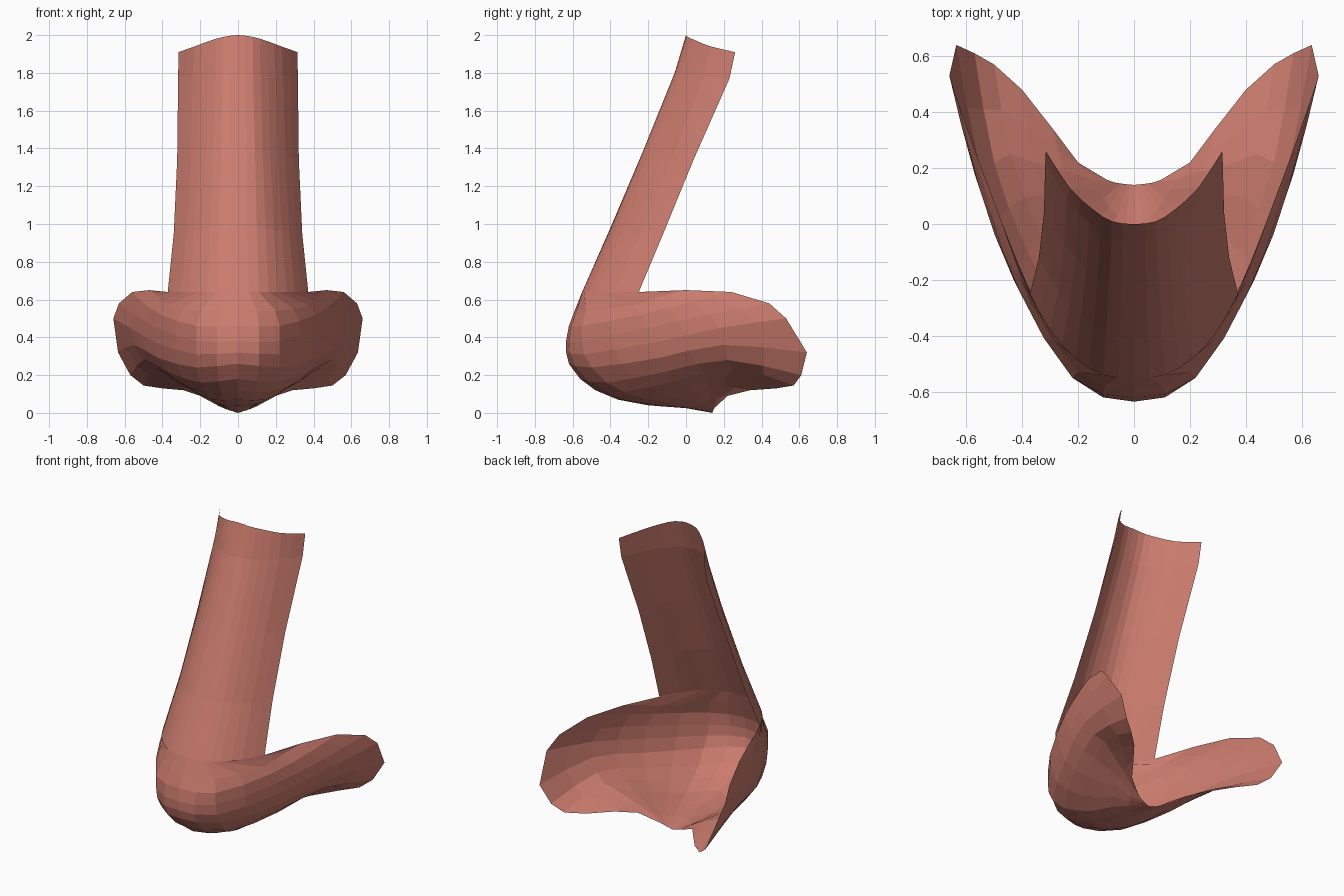
import bpy, bmesh
from mathutils import Vector

# Each row runs from the centre line (x = 0) round to the open back rim, right half only.
bridge = [
    [(0, 0, 2.0), (.08, .01, 1.99), (.15, .055, 1.97), (.23, .13, 1.94), (.315, .26, 1.91)],
    [(0, -.06, 1.8), (.08, -.05, 1.8), (.16, .005, 1.79), (.24, .09, 1.78), (.317, .23, 1.77)],
    [(0, -.23, 1.38), (.09, -.22, 1.38), (.17, -.16, 1.38), (.25, -.07, 1.36), (.322, .04, 1.34)],
    [(0, -.4, .98), (.1, -.385, .98), (.19, -.33, .97), (.27, -.24, .96), (.34, -.12, .95)],
    [(0, -.55, .64), (.11, -.54, .64), (.21, -.48, .64), (.3, -.38, .64), (.372, -.25, .64)],
]
wing = [
    [(0, -.59, .54), (.2, -.53, .54), (.37, -.28, .57), (.43, -.12, .62), (.47, 0, .65)],
    [(0, -.62, .46), (.22, -.55, .46), (.41, -.24, .52), (.51, .03, .59), (.56, .24, .64)],
    [(0, -.635, .38), (.22, -.55, .38), (.43, -.2, .45), (.55, .12, .52), (.63, .44, .58)],
    [(0, -.635, .32), (.22, -.54, .31), (.43, -.18, .37), (.57, .18, .45), (.66, .53, .5)],
    [(0, -.62, .26), (.22, -.5, .24), (.42, -.15, .29), (.55, .2, .36), (.635, .64, .32)],
]
underside = [
    [(0, -.56, .18), (.2, -.42, .16), (.38, -.1, .22), (.5, .22, .28), (.57, .61, .2)],
    [(0, -.48, .12), (.18, -.33, .11), (.33, -.05, .17), (.44, .25, .24), (.5, .57, .145)],
    [(0, -.36, .07), (.15, -.22, .07), (.26, 0, .13), (.36, .22, .2), (.4, .48, .13)],
    [(0, -.2, .04), (.11, -.08, .05), (.19, .07, .1), (.25, .19, .14), (.29, .34, .12)],
    [(0, 0, .025), (.06, .03, .03), (.11, .09, .05), (.15, .16, .08), (.2, .22, .09)],
    [(0, .14, 0), (.025, .142, .008), (.05, .145, .015), (.075, .15, .025), (.1, .16, .035)],
]


def smooth_row(points, steps=2):
    """Catmull-Rom curve through a row, symmetric about the centre line."""
    p = [Vector(q) for q in points]
    p = [Vector((-p[1].x, p[1].y, p[1].z))] + p + [2 * p[-1] - p[-2]]
    out = []
    for i in range(1, len(p) - 2):
        a, b, c, d = p[i - 1:i + 3]
        for s in range(steps):
            t = s / steps
            out.append(.5 * (2 * b + (c - a) * t + (2 * a - 5 * b + 4 * c - d) * t * t
                             + (3 * b - a - 3 * c + d) * t ** 3))
    return out + [p[-2]]


# Open shell: skin the rows, then mirror
bm = bmesh.new()
rows = [[bm.verts.new(v) for v in smooth_row(r)] for r in bridge + wing + underside]
for upper, lower in zip(rows, rows[1:]):
    for i in range(len(upper) - 1):
        bm.faces.new((upper[i], lower[i], lower[i + 1], upper[i + 1]))
mesh = bpy.data.meshes.new("nose_shell")
bm.to_mesh(mesh)
bm.free()
nose = bpy.data.objects.new("nose_shell", mesh)
bpy.context.collection.objects.link(nose)
mirror = nose.modifiers.new("mirror", 'MIRROR')
mirror.use_clip = True

# Single skin colour
skin = bpy.data.materials.new("salmon_pink")
skin.diffuse_color = (.6, .2, .155, 1)
mesh.materials.append(skin)
